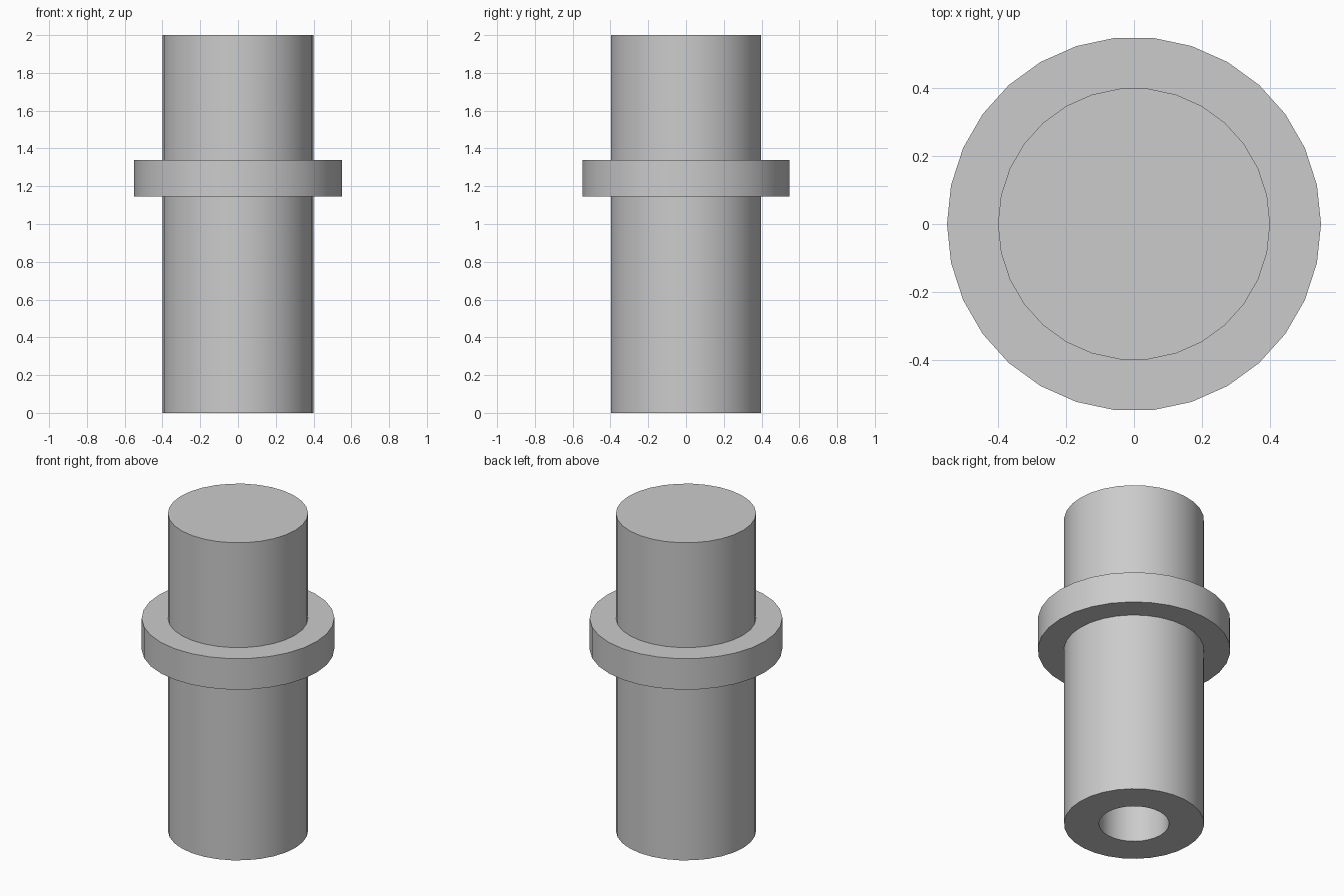
import bpy
import bmesh
import math

if "Cube" in bpy.data.objects:
    bpy.data.objects.remove(bpy.data.objects["Cube"])

SIDES = 30

grey = bpy.data.materials.new("light_grey")
grey.diffuse_color = (0.6, 0.6, 0.6, 1.0)
grey.use_nodes = True
grey.node_tree.nodes["Principled BSDF"].inputs["Base Color"].default_value = grey.diffuse_color


def lathe(name, profile):
    """Revolve an (r, z) outline around z; points with r = 0 become single poles."""
    bm = bmesh.new()
    rings = []
    for r, z in profile:
        count = SIDES if r > 0 else 1
        rings.append([bm.verts.new((r * math.cos(2 * math.pi * i / SIDES),
                                    r * math.sin(2 * math.pi * i / SIDES), z))
                      for i in range(count)])
    for a, b in zip(rings, rings[1:]):
        if len(a) == 1:
            bm.faces.new(b)
        elif len(b) == 1:
            bm.faces.new(a)
        else:
            for i in range(SIDES):
                j = (i + 1) % SIDES
                bm.faces.new((a[i], a[j], b[j], b[i]))
    # Poles only mark flat caps
    bmesh.ops.delete(bm, geom=[v for v in bm.verts if not v.link_faces], context='VERTS')
    bmesh.ops.recalc_face_normals(bm, faces=bm.faces)
    mesh = bpy.data.meshes.new(name)
    bm.to_mesh(mesh)
    bm.free()
    mesh.materials.append(grey)
    obj = bpy.data.objects.new(name, mesh)
    bpy.context.collection.objects.link(obj)
    bpy.context.view_layer.objects.active = obj
    obj.select_set(True)
    bpy.ops.object.shade_smooth_by_angle(angle=math.radians(30))
    obj.select_set(False)
    return obj


# Shaft with collar and a blind bore in the underside
lathe("collared_shaft", [
    (0, 1.145), (0.2, 1.145), (0.2, 0),     # bore
    (0.4, 0), (0.4, 1.145),                 # lower shaft
    (0.55, 1.145), (0.55, 1.34),            # collar
    (0.4, 1.34), (0.4, 2), (0, 2),          # upper shaft
])
